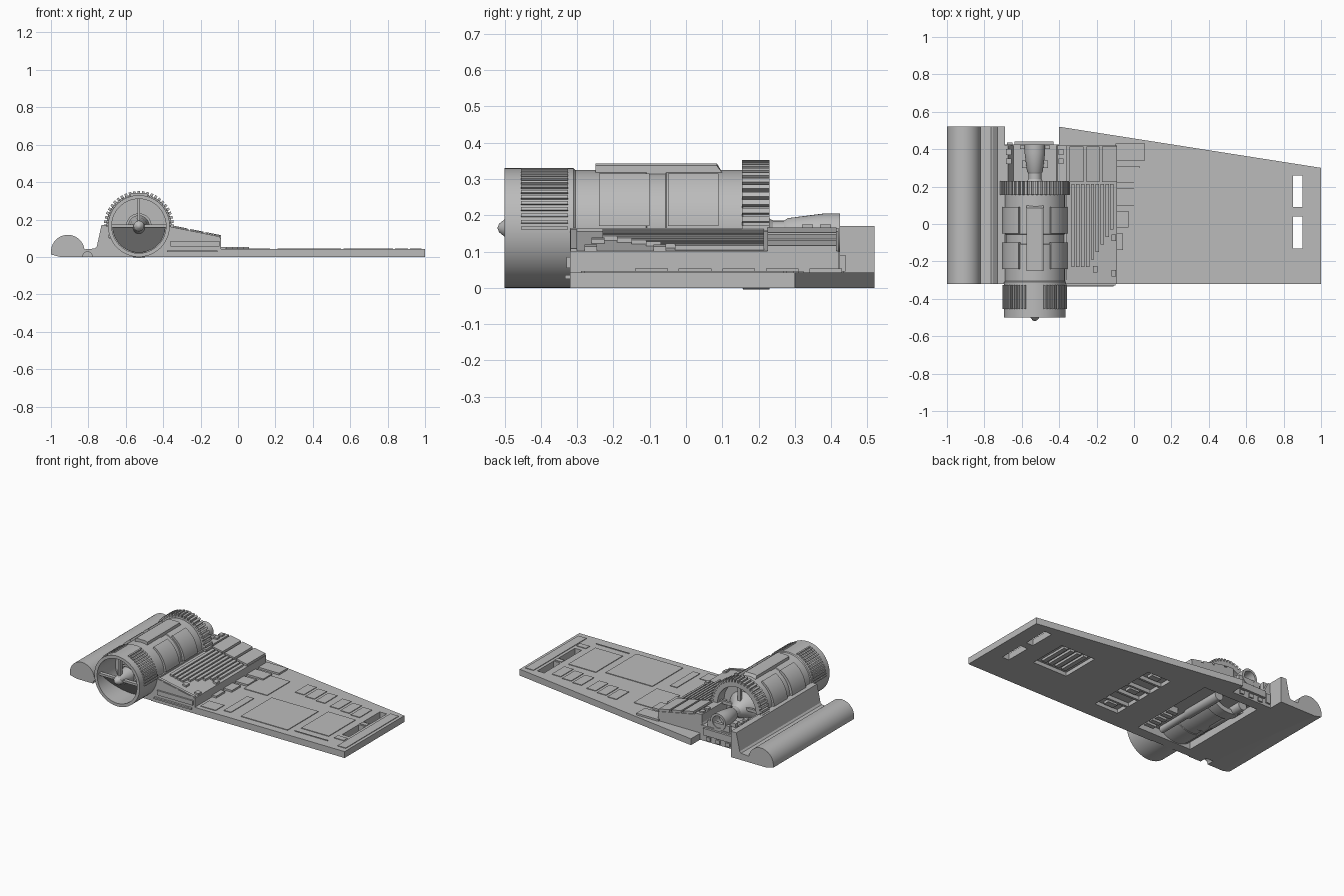
import bpy, bmesh, math
from mathutils import Matrix

old = bpy.data.objects.get("Cube")
if old:
    bpy.data.objects.remove(old, do_unlink=True)

GREY = bpy.data.materials.new("hull_grey")
GREY.use_nodes = True
GREY.diffuse_color = (0.5, 0.5, 0.5, 1)
GREY.node_tree.nodes["Principled BSDF"].inputs["Base Color"].default_value = (0.5, 0.5, 0.5, 1)
CX, CZ = -0.53, 0.165     # engine axis


def finish(name, bm, smooth=False):
    bmesh.ops.recalc_face_normals(bm, faces=bm.faces)
    me = bpy.data.meshes.new(name)
    bm.to_mesh(me)
    bm.free()
    me.materials.append(GREY)
    ob = bpy.data.objects.new(name, me)
    bpy.context.collection.objects.link(ob)
    if smooth:
        bpy.ops.object.select_all(action='DESELECT')
        bpy.context.view_layer.objects.active = ob
        ob.select_set(True)
        bpy.ops.object.shade_smooth_by_angle(angle=math.radians(30))
    return ob


def add_box(bm, x0, x1, y0, y1, z0, z1, matrix=Matrix()):
    m = matrix @ Matrix.Translation(((x0 + x1) / 2, (y0 + y1) / 2, (z0 + z1) / 2))
    bmesh.ops.create_cube(bm, size=1, matrix=m @ Matrix.Diagonal((x1 - x0, y1 - y0, z1 - z0, 1)))


def boxes(name, items):
    bm = bmesh.new()
    for it in items:
        add_box(bm, *it)
    return finish(name, bm)


def add_prism(bm, pts, lo, hi, axis):
    place = (lambda p, t: (p[0], t, p[1])) if axis == 'y' else (lambda p, t: (p[0], p[1], t))
    a = [bm.verts.new(place(p, lo)) for p in pts]
    b = [bm.verts.new(place(p, hi)) for p in pts]
    bm.faces.new(a)
    bm.faces.new(b[::-1])
    for i in range(len(pts)):
        j = (i + 1) % len(pts)
        bm.faces.new((a[i], a[j], b[j], b[i]))


def prism(name, pts, lo, hi, axis='y', smooth=False):
    bm = bmesh.new()
    add_prism(bm, pts, lo, hi, axis)
    return finish(name, bm, smooth)


def lathe(name, profile, segs=64, z=CZ, x=CX):
    """Turn (radius, y) points about an axis along y."""
    bm = bmesh.new()
    vs = [bm.verts.new((x + r, y, z)) for r, y in profile]
    es = [bm.edges.new(e) for e in zip(vs, vs[1:])]
    bmesh.ops.spin(bm, geom=vs + es, cent=(x, 0, z), axis=(0, 1, 0), angle=2 * math.pi, steps=segs)
    bmesh.ops.remove_doubles(bm, verts=bm.verts, dist=1e-5)
    return finish(name, bm, True)


def arc(r, a0, a1, n, cx=CX, cz=CZ):
    angles = [math.radians(a0 + (a1 - a0) * i / n) for i in range(n + 1)]
    return [(cx + r * math.cos(a), cz + r * math.sin(a)) for a in angles]


def cut(ob, cutter):
    mod = ob.modifiers.new("cut", 'BOOLEAN')
    mod.operation, mod.solver, mod.object = 'DIFFERENCE', 'EXACT', cutter
    bpy.context.view_layer.objects.active = ob
    bpy.ops.object.modifier_apply(modifier=mod.name)


# Wing plate
def trailing(x):
    return 0.52 - (x + 0.4) * 0.157


wing = prism("wing_plate", [(-0.4, -0.32), (1, -0.32), (1, trailing(1)), (-0.4, 0.52)], 0, 0.042, 'z')

# Root fairing with a rounded outer tube
tube = arc(0.09, 190, 8, 24, -0.91, 0.028)
fairing = prism("root_fairing", [(-0.95, 0)] + tube + [(-0.765, 0.045), (-0.755, 0.055), (-0.73, 0.17),
                (-0.69, 0.17), (-0.69, 0)], -0.32, 0.52, smooth=True)

# Engine bed and sloping deck
bed = boxes("engine_bed", [(-0.69, -0.4, -0.315, 0.425, 0, 0.1)])


def slope(x):
    return 0.155 - (x + 0.36) * 0.2


deck = prism("sloping_deck", [(-0.41, 0), (-0.41, 0.165), (-0.36, 0.165), (-0.36, slope(-0.36)),
             (-0.09, slope(-0.09)), (-0.09, 0)], -0.32, 0.42)

# Openings: tip slots, underside bays and a front notch
slots = boxes("slot_cutter", [(0.85, 0.9, -0.13, 0.04, -0.1, 0.1), (0.85, 0.9, 0.09, 0.26, -0.1, 0.1)])
bays = boxes("bay_cutter", [(0.47, 0.72, -0.06, 0.2, -0.02, 0.025)] +
             [(-0.04, 0.13, y, y + 0.085, -0.02, 0.025) for y in (-0.2, -0.1, 0, 0.1, 0.2)])
well = boxes("well_cutter", [(-0.64, -0.24, -0.25, 0.36, -0.02, 0.05)])
notch = prism("notch_cutter", arc(0.027, 0, 360, 16, -0.805, 0)[:-1], -0.4, -0.27)
for ob, cutters in ((wing, (slots, bays, well)), (bed, (well,)), (deck, (well,)), (fairing, (notch,))):
    for c in cutters:
        cut(ob, c)
for c in (slots, bays, well, notch):
    bpy.data.objects.remove(c, do_unlink=True)

# Underside details
boxes("bay_ribs", [(0.5 + 0.05 * i, 0.53 + 0.05 * i, -0.03, 0.17, 0.01, 0.03) for i in range(4)] +
      [(0.01, 0.08, y + 0.02, y + 0.06, 0.008, 0.03) for y in (-0.2, 0, 0.2)])
boxes("well_ribs", [(-0.33 + 0.0, -0.26, -0.22 + 0.05 * i, -0.19 + 0.05 * i, 0.01, 0.06) for i in range(5)])
for i, x in enumerate((-0.58, -0.4)):
    lathe("well_pipe_" + str(i + 1), [(0, -0.22), (0.022, -0.22), (0.022, 0), (0.03, 0.02), (0.03, 0.3),
                                      (0, 0.3)], 20, 0.032, x)

# Wing surface plates
plates = [(0.21, 0.55, -0.27, 0.05), (0.59, 0.83, -0.255, -0.25), (0.6, 0.8, -0.2, 0.08),
          (0.92, 0.98, -0.28, 0.27), (0.85, 0.9, 0.05, 0.08), (0.84, 0.91, -0.2, -0.16),
          (0.08, 0.13, -0.26, -0.02), (0.0, 0.17, 0.06, 0.3), (-0.07, 0.04, -0.29, -0.2)]
for i in range(6):
    x = 0.28 + i * 0.085 + (0.03 if i > 2 else 0)
    plates.append((x, x + 0.065, trailing(x) - 0.22, trailing(x) - 0.09))
boxes("wing_plates", [p + (0.04, 0.046) for p in plates])
boxes("wing_root_steps", [(-0.1, -0.06 + 0.03 * i, -0.14 + 0.12 * i, -0.05 + 0.12 * i, 0.04, 0.054)
                          for i in range(5)])

# Stepped deck strips
bm = bmesh.new()


def strip(x0, x1, y0, y1, h):
    add_prism(bm, [(x0, slope(x0) - 0.02), (x1, slope(x1) - 0.02), (x1, slope(x1) + h),
                   (x0, slope(x0) + h)], y0, y1, 'y')


for i in range(9):
    x = -0.335 + 0.026 * i
    strip(x, x + 0.018, -0.23 + max(0, i - 3) * 0.04, 0.215, 0.012)
for x0, x1 in ((-0.345, -0.27), (-0.255, -0.185), (-0.17, -0.092)):
    strip(x0, x1, 0.225, 0.415, 0.015)
for x, y in ((-0.12, -0.09), (-0.12, -0.28), (-0.22, -0.26)):
    strip(x, x + 0.025, y, y + 0.035, 0.012)
strip(-0.36, -0.095, -0.318, -0.3, 0.006)
finish("deck_strips", bm)
boxes("deck_front_rails", [(-0.38, -0.11, -0.333, -0.31, 0.025, 0.035), (-0.36, -0.1, -0.33, -0.31, 0.055, 0.085)])

# Engine body, open at both ends
lathe("engine_body", [(0, -0.31), (0.145, -0.31), (0.145, -0.5), (0.165, -0.5), (0.165, -0.31), (0.16, -0.305),
                      (0.16, -0.11), (0.156, -0.107), (0.156, -0.057), (0.16, -0.054), (0.16, 0.155),
                      (0.17, 0.157), (0.17, 0.23), (0.14, 0.23), (0.14, 0.16), (0, 0.16)], 72)

# Toothed rings
bm = bmesh.new()


def ribs(r0, r1, width, y0, y1, angles):
    for a in angles:
        m = Matrix.Translation((CX, 0, CZ)) @ Matrix.Rotation(math.radians(-a), 4, 'Y')
        add_box(bm, r0, r1, y0, y1, -width / 2, width / 2, m)


ribs(0.16, 0.187, 0.014, 0.155, 0.23, [i * 7.5 for i in range(25)])
finish("rear_ring_teeth", bm)
bm = bmesh.new()
ribs(0.155, 0.173, 0.009, -0.455, -0.325, [s + i * 6 for s in (0, 108) for i in range(13)])
finish("front_ring_ribs", bm)

# Curved side pads and top ridge
bm = bmesh.new()
for y0, y1 in ((-0.24, -0.1), (-0.05, 0.09)):
    for a in (2, 120):
        add_prism(bm, arc(0.174, a, a + 58, 12) + arc(0.15, a + 58, a, 12), y0, y1, 'y')
finish("side_pads", bm, True)
bm = bmesh.new()
add_prism(bm, [(CX - 0.045, 0.31), (CX + 0.045, 0.31), (CX + 0.045, 0.337), (CX + 0.035, 0.343),
               (CX - 0.035, 0.343), (CX - 0.045, 0.337)], -0.25, 0.105, 'y')
for v in bm.verts:
    if v.co.y > 0 and v.co.z > 0.32:
        v.co.y -= 0.02
finish("top_ridge", bm)

# Intake: hub, inner ring, cross spokes and tilted lower shutter
lathe("intake_hub", [(0, -0.52), (0.012, -0.515), (0.028, -0.495), (0.03, -0.47), (0.045, -0.42), (0.06, -0.3)], 32)
lathe("intake_ring", [(0.055, -0.3), (0.055, -0.4), (0.068, -0.4), (0.068, -0.3)], 40)
boxes("intake_spokes", [(CX - 0.15, CX + 0.15, -0.48, -0.455, CZ - 0.007, CZ + 0.007),
                        (CX - 0.007, CX + 0.007, -0.48, -0.455, CZ, CZ + 0.15)])
bm = bmesh.new()
add_prism(bm, arc(0.142, 180, 360, 24), -0.47, -0.462, 'y')
for v in bm.verts:
    v.co.y += (CZ - v.co.z) * 0.9
finish("intake_shutter", bm)

# Exhaust nozzle and rear fittings
lathe("exhaust_nozzle", [(0, 0.15), (0.1, 0.16), (0.06, 0.2), (0.035, 0.24), (0.035, 0.27), (0.042, 0.28),
                         (0.055, 0.38), (0.055, 0.425), (0.04, 0.425), (0.035, 0.36), (0, 0.36)], 32, 0.15)
boxes("rear_ring_braces", [(CX - 0.15, CX + 0.15, 0.19, 0.205, CZ - 0.01, CZ + 0.01),
                           (CX - 0.01, CX + 0.01, 0.19, 0.205, CZ, CZ + 0.15)])
boxes("nozzle_mounts", [(-0.6, -0.46, 0.3, 0.34, 0.09, 0.125), (-0.61, -0.45, 0.4, 0.42, 0.09, 0.14)])
bm = bmesh.new()
for s in (-1, 1):
    inner, outer = CX + s * 0.11, CX + s * 0.165
    add_prism(bm, [(inner, 0.09), (outer, 0.09), (outer, 0.165), (CX + s * 0.145, 0.165)], 0.2, 0.42, 'y')
    for y in (0.32, 0.37):
        add_box(bm, CX + s * 0.14 - 0.014, CX + s * 0.14 + 0.014, y, y + 0.03, 0.12, 0.175)
finish("rear_bed_shoulders", bm)
boxes("rear_fittings", [(-0.64, -0.43, 0.42, 0.44, 0.045, 0.09), (-0.68, -0.65, 0.42, 0.435, 0.02, 0.08)] +
      [(x, x + 0.03, 0.42, 0.435, 0.01, 0.035) for x in (-0.62, -0.55, -0.48)])
